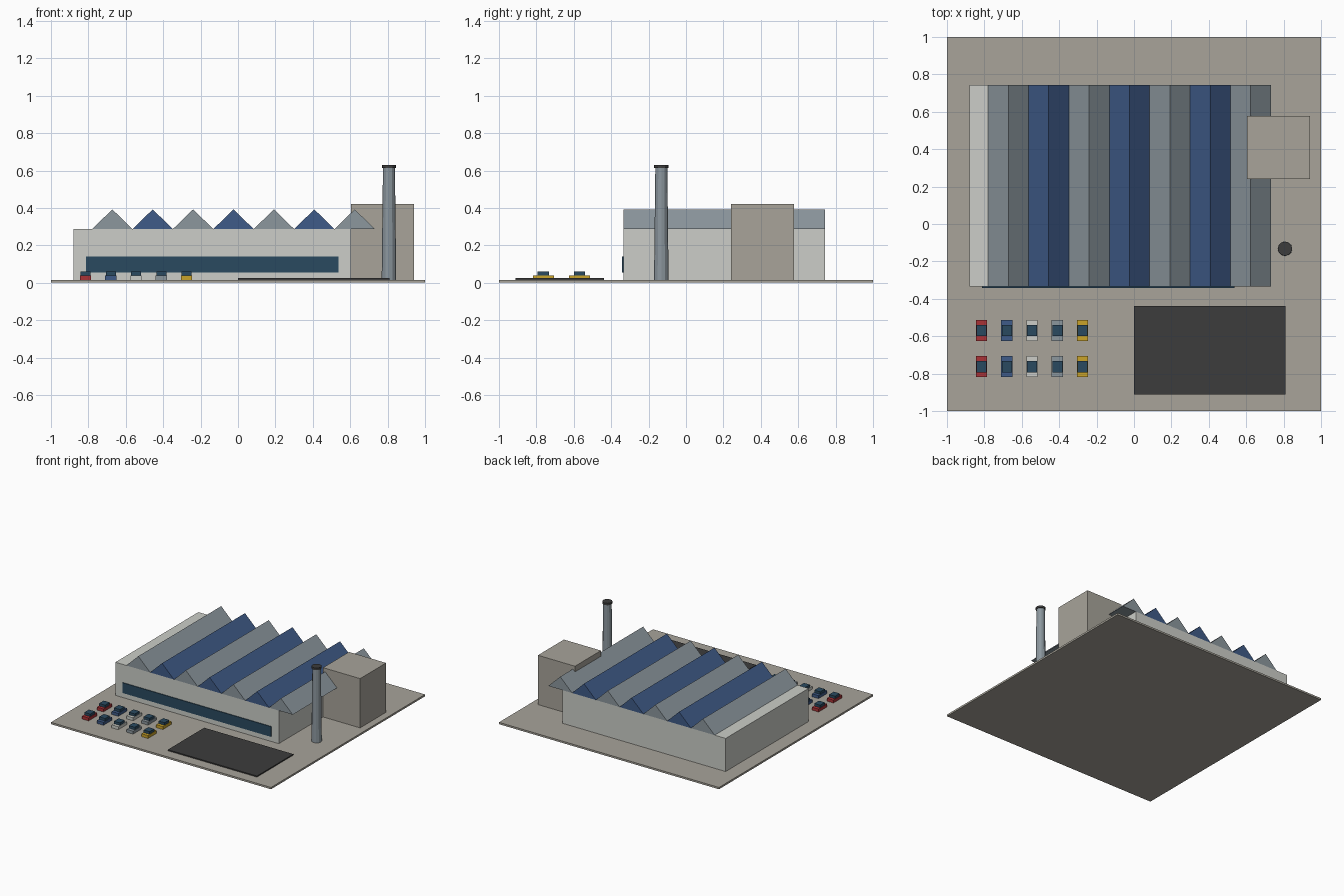
import bpy, bmesh, math

if "Cube" in bpy.data.objects:
    bpy.data.objects.remove(bpy.data.objects["Cube"])


def material(name, hex_code):
    m = bpy.data.materials.new(name)
    rgb = [int(hex_code[i:i + 2], 16) / 255 for i in (0, 2, 4)]
    lin = [c / 12.92 if c <= 0.04045 else ((c + 0.055) / 1.055) ** 2.4 for c in rgb]
    m.diffuse_color = (*lin, 1)
    m.use_nodes = True
    m.node_tree.nodes["Principled BSDF"].inputs["Base Color"].default_value = m.diffuse_color
    return m


CONCRETE = material("concrete", "A8A49A")
WALL = material("pale wall", "CCCEC8")
STEEL = material("steel grey", "8C979E")
BLUE = material("roof blue", "3F5B88")
GLASS = material("dark glass", "2A4A60")
ASPHALT = material("asphalt", "3C3C3C")
RED = material("car red", "AA3236")
YELLOW = material("car yellow", "CAA32A")


def finish(name, bm, mat):
    bmesh.ops.recalc_face_normals(bm, faces=bm.faces)
    me = bpy.data.meshes.new(name)
    bm.to_mesh(me)
    bm.free()
    me.materials.append(mat)
    ob = bpy.data.objects.new(name, me)
    bpy.context.collection.objects.link(ob)
    return ob


def box(name, x, y, z, mat):
    """Box from (min, max) ranges on each axis."""
    bm = bmesh.new()
    bmesh.ops.create_cube(bm, size=1)
    for v in bm.verts:
        v.co = [r[0] if c < 0 else r[1] for c, r in zip(v.co, (x, y, z))]
    return finish(name, bm, mat)


def cone(name, x, y, z0, z1, r0, r1, mat, sides=12):
    bm = bmesh.new()
    bmesh.ops.create_cone(bm, cap_ends=True, segments=sides,
                          radius1=r0, radius2=r1, depth=z1 - z0)
    bmesh.ops.translate(bm, verts=bm.verts, vec=(x, y, (z0 + z1) / 2))
    return finish(name, bm, mat)


def ridge(name, x, half, y0, y1, z0, z1, mat):
    """Triangular roof prism running along y."""
    bm = bmesh.new()
    tri = bm.faces.new([bm.verts.new(p) for p in
                        ((x - half, y0, z0), (x + half, y0, z0), (x, y0, z1))])
    ext = bmesh.ops.extrude_face_region(bm, geom=[tri], use_keep_orig=True)
    moved = [g for g in ext["geom"] if isinstance(g, bmesh.types.BMVert)]
    bmesh.ops.translate(bm, verts=moved, vec=(0, y1 - y0, 0))
    return finish(name, bm, mat)


# site and hall
box("site_slab", (-1, 1), (-1, 1), (0, 0.015), CONCRETE)
box("factory_hall", (-0.88, 0.605), (-0.335, 0.742), (0.013, 0.287), WALL)
box("front_window_band", (-0.812, 0.538), (-0.341, -0.333), (0.055, 0.139), GLASS)

# saw-tooth roof, alternating colours
for i in range(7):
    ridge(f"roof_ridge_{i + 1}", -0.672 + 0.216 * i, 0.108, -0.335, 0.742,
          0.287, 0.392, BLUE if i % 2 else STEEL)

# side block, chimney and loading yard
box("side_block", (0.605, 0.942), (0.24, 0.577), (0.013, 0.42), CONCRETE)
cone("chimney", 0.807, -0.132, 0.013, 0.617, 0.039, 0.032, STEEL)
cone("chimney_cap", 0.807, -0.132, 0.613, 0.63, 0.038, 0.038, ASPHALT)
box("loading_yard", (0, 0.81), (-0.911, -0.439), (0.013, 0.024), ASPHALT)

# parked cars, one colour per column
for row, y in enumerate((-0.57, -0.763)):
    for col, paint in enumerate((RED, BLUE, WALL, STEEL, YELLOW)):
        x = -0.815 + 0.135 * col
        box(f"car_body_{row}_{col}", (x - 0.03, x + 0.03),
            (y - 0.056, y + 0.056), (0.014, 0.039), paint)
        box(f"car_cabin_{row}_{col}", (x - 0.027, x + 0.027),
            (y - 0.021 - 0.009, y + 0.03), (0.039, 0.06), GLASS)
